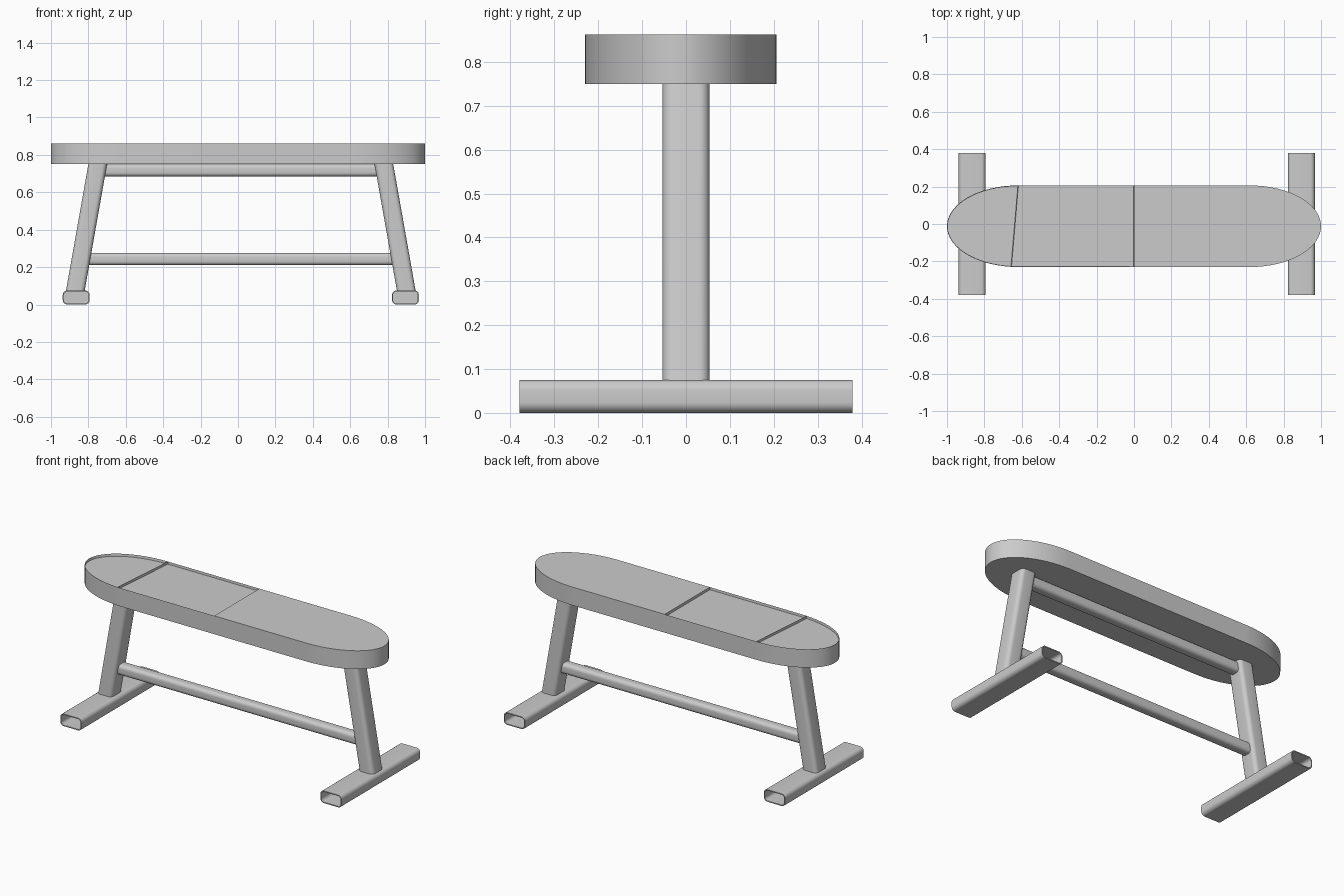
import bpy, bmesh, math
from mathutils import Vector

cube = bpy.data.objects.get("Cube")
if cube:
    bpy.data.objects.remove(cube, do_unlink=True)

# One grey for the whole bench
GREY = (0.6, 0.6, 0.6, 1)
grey = bpy.data.materials.new("light_grey")
grey.use_nodes = True
grey.diffuse_color = GREY
grey.node_tree.nodes["Principled BSDF"].inputs["Base Color"].default_value = GREY

FRAME_X = 0.015          # the frame sits slightly off the seat's centre
SEAT_Z, SEAT_TOP = 0.75, 0.862


def finish(name, bm):
    bmesh.ops.recalc_face_normals(bm, faces=bm.faces[:])
    mesh = bpy.data.meshes.new(name)
    bm.to_mesh(mesh)
    bm.free()
    mesh.materials.append(grey)
    obj = bpy.data.objects.new(name, mesh)
    bpy.context.collection.objects.link(obj)
    bpy.ops.object.select_all(action='DESELECT')
    obj.select_set(True)
    bpy.context.view_layer.objects.active = obj
    bpy.ops.object.shade_smooth_by_angle(angle=math.radians(35))
    return obj


def rounded_rect(w, h, r, steps=6):
    """Outline of a rectangle with rounded corners, centred on the origin."""
    points = []
    for k, (sx, sy) in enumerate([(1, 1), (-1, 1), (-1, -1), (1, -1)]):
        for i in range(steps + 1):
            a = (k + i / steps) * math.pi / 2
            points.append((sx * (w / 2 - r) + r * math.cos(a),
                           sy * (h / 2 - r) + r * math.sin(a)))
    return points


def loft(name, rings):
    """Join rings of points into a skin with a cap at each end."""
    bm = bmesh.new()
    loops = [[bm.verts.new(p) for p in ring] for ring in rings]
    n = len(loops[0])
    for low, high in zip(loops, loops[1:]):
        for i in range(n):
            j = (i + 1) % n
            bm.faces.new((low[i], low[j], high[j], high[i]))
    bm.faces.new(loops[0])
    bm.faces.new(loops[-1])
    return finish(name, bm)


def foot(name, x):
    # Tube open at both ends, closed by a web under the leg
    outer = rounded_rect(0.144, 0.075, 0.024)
    inner = rounded_rect(0.132, 0.063, 0.018)
    stations = [(inner, -0.005), (inner, -0.38), (outer, -0.38),
                (outer, 0.38), (inner, 0.38), (inner, 0.005)]
    loft(name, [[(x + a, y, 0.0375 + b) for a, b in section]
                for section, y in stations])


def leg(name, side):
    section = rounded_rect(0.1, 0.107, 0.024)
    ends = [(0.885, 0.072), (0.765, SEAT_Z)]
    loft(name, [[(FRAME_X + side * x + a, b, z) for a, b in section]
                for x, z in ends])


def rail(name, half, z):
    section = rounded_rect(0.066, 0.066, 0.022)
    loft(name, [[(FRAME_X + x, a, z + b) for a, b in section]
                for x in (-half, half)])


# Frame
for label, side in (("left", 1), ("right", -1)):
    foot(label + "_foot", FRAME_X + side * 0.88)
    leg(label + "_leg", side)
rail("lower_rail", 0.825, 0.243)
rail("upper_rail", 0.735, 0.717)


# Seat: long slab with elliptical ends
def seat():
    half, depth, reach, mid_y = 0.62, 0.218, 0.38, -0.012
    outline = []
    for side, start in ((1, -90), (-1, 90)):
        for i in range(33):
            a = math.radians(start + 180 * i / 32)
            outline.append((side * half + reach * math.cos(a),
                            mid_y + depth * math.sin(a), SEAT_Z))
    bm = bmesh.new()
    base = bm.faces.new([bm.verts.new(p) for p in outline])
    raised = bmesh.ops.extrude_face_region(bm, geom=[base])["geom"]
    bmesh.ops.translate(bm, vec=(0, 0, SEAT_TOP - SEAT_Z),
                        verts=[v for v in raised if isinstance(v, bmesh.types.BMVert)])
    bm.normal_update()

    # Split the top at the middle and along the slanted divider
    for point, normal in (((0, 0, 0), (1, 0, 0)),
                          ((-0.637, 0, 0), (1, -0.085, 0))):
        bmesh.ops.bisect_plane(bm, geom=bm.verts[:] + bm.edges[:] + bm.faces[:],
                               plane_co=Vector(point),
                               plane_no=Vector(normal).normalized())
    bmesh.ops.recalc_face_normals(bm, faces=bm.faces[:])

    # Sink the two panels of the right half inside a thin rim
    panels = [f for f in bm.faces
              if f.normal.z > 0.9 and f.calc_center_median().x < -0.01]
    bmesh.ops.inset_individual(bm, faces=panels, thickness=0.002, depth=-0.015)
    finish("seat", bm)


seat()
